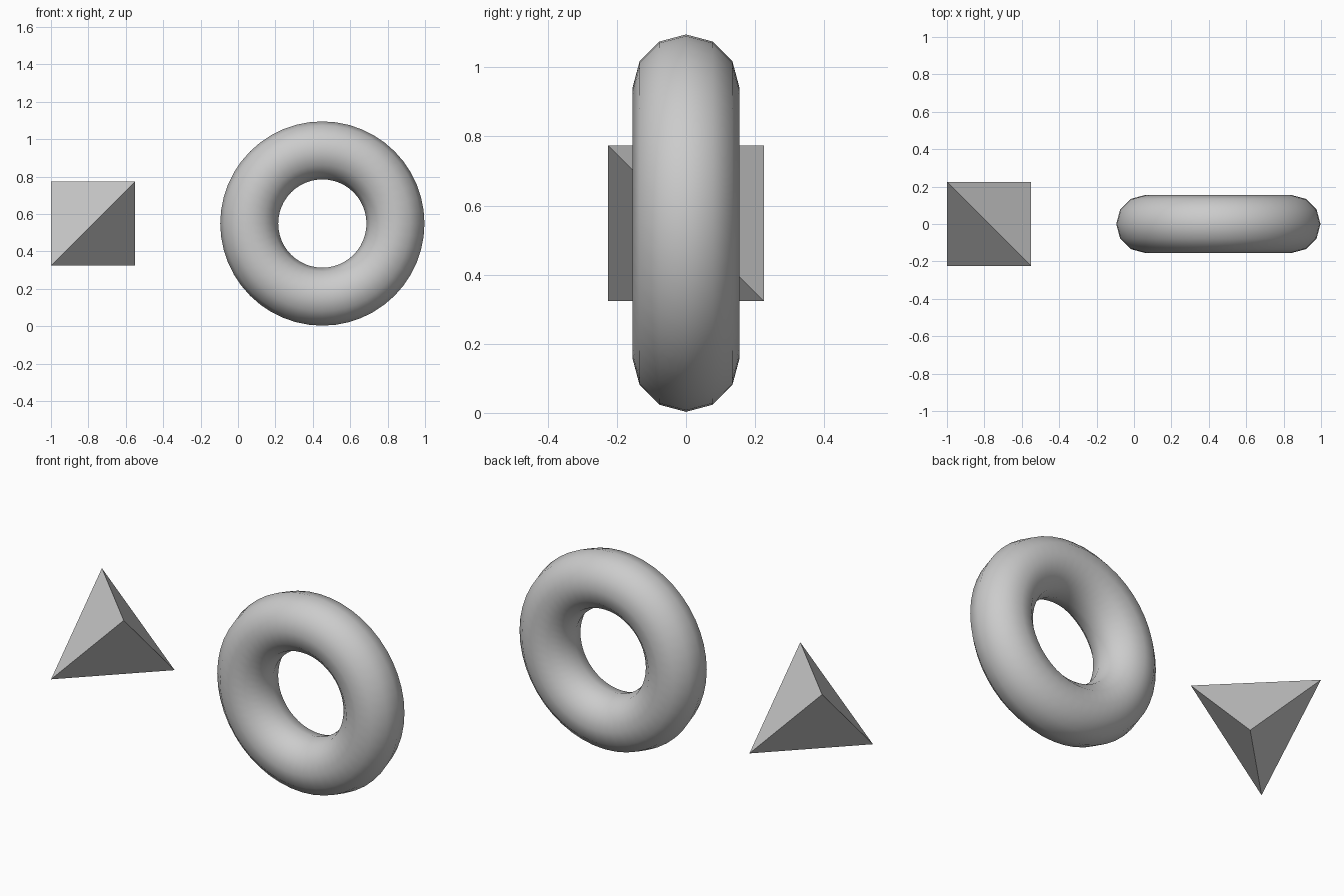
import bpy, bmesh, math

if "Cube" in bpy.data.objects:
    bpy.data.objects.remove(bpy.data.objects["Cube"])

# Ring: smooth torus standing upright, axis along y
bpy.ops.mesh.primitive_torus_add(
    major_segments=48, minor_segments=12,
    major_radius=0.391, minor_radius=0.155,
    location=(0.451, 0, 0.549), rotation=(math.pi / 2, 0, 0))
ring = bpy.context.object
ring.name = "ring"
bpy.ops.object.shade_smooth()

# Tetrahedron: hull of alternate corners of a cube, flat faces
h = 0.225
corners = [(-h, -h, -h), (h, -h, h), (-h, h, h), (h, h, -h)]
bm = bmesh.new()
for c in corners:
    bm.verts.new(c)
bmesh.ops.convex_hull(bm, input=bm.verts[:])
bmesh.ops.recalc_face_normals(bm, faces=bm.faces[:])
mesh = bpy.data.meshes.new("tetrahedron")
bm.to_mesh(mesh)
bm.free()
tetra = bpy.data.objects.new("tetrahedron", mesh)
tetra.location = (-0.775, 0, 0.549)
bpy.context.collection.objects.link(tetra)
